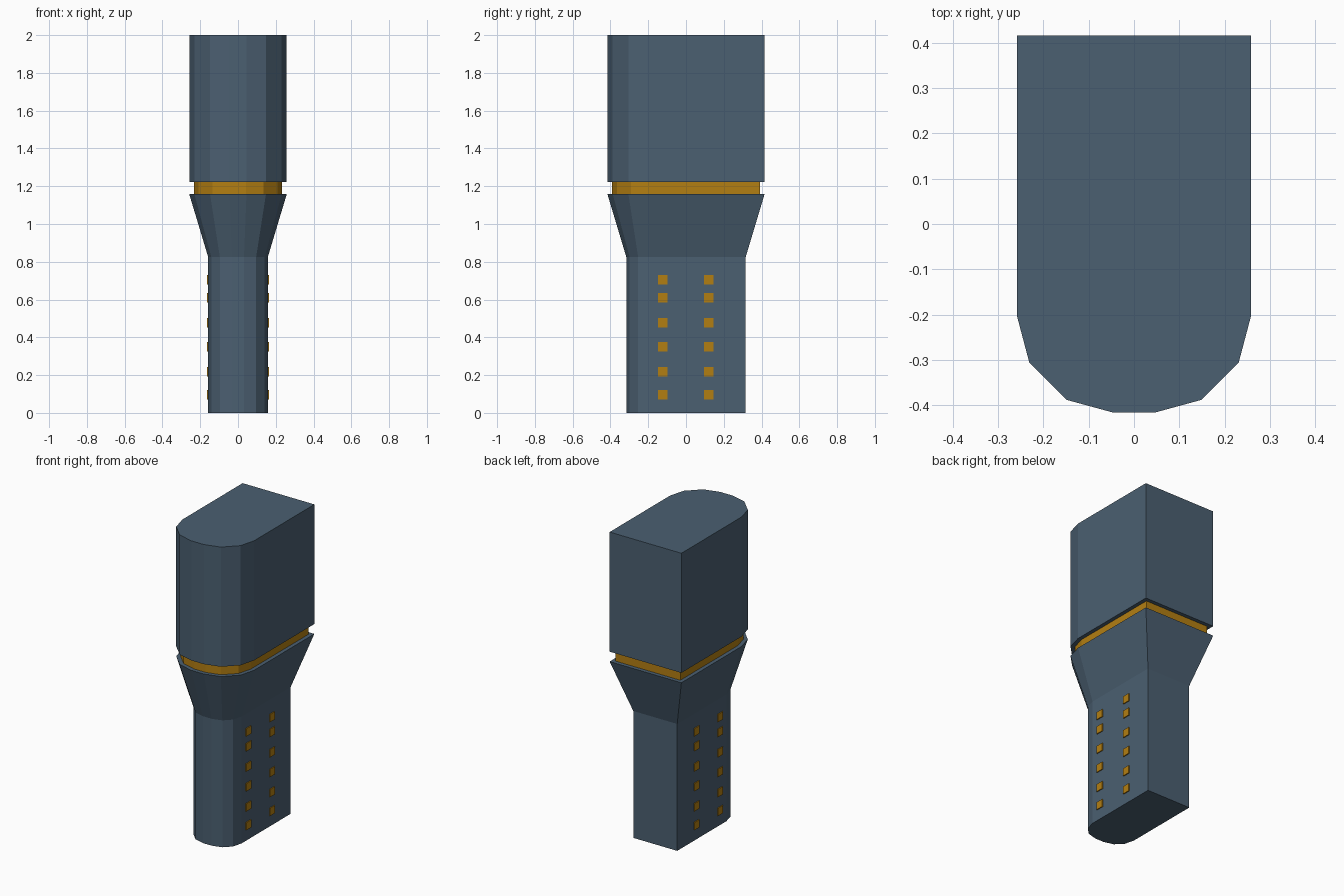
import bpy, bmesh
from mathutils import Vector

if "Cube" in bpy.data.objects:
    bpy.data.objects.remove(bpy.data.objects["Cube"])


def material(name, color):
    m = bpy.data.materials.new(name)
    m.diffuse_color = color
    m.use_nodes = True
    m.node_tree.nodes["Principled BSDF"].inputs["Base Color"].default_value = m.diffuse_color
    return m


slate = material("slate_blue", (0.07, 0.115, 0.165, 1))
gold = material("gold", (0.45, 0.21, 0.006, 1))

# Footprint: square back, faceted round front (right half, front to back)
half = [(0.045, -0.416), (0.148, -0.388), (0.231, -0.305),
        (0.258, -0.203), (0.258, 0.416)]
OUTLINE = [Vector(p) for p in half] + [Vector((-x, y)) for x, y in reversed(half)]


def inset(points, d):
    """Move every side of a counter-clockwise outline inward by d."""
    result = []
    for i, p in enumerate(points):
        a = (p - points[i - 1]).normalized()
        b = (points[(i + 1) % len(points)] - p).normalized()
        na, nb = Vector((-a.y, a.x)), Vector((-b.y, b.x))
        result.append(p + (na + nb) * d / (1 + na.dot(nb)))
    return result


def loft(name, levels, mat):
    """Join inset copies of the footprint; levels are (z, inset)."""
    bm = bmesh.new()
    rings = [[bm.verts.new((p.x, p.y, z)) for p in inset(OUTLINE, d)]
             for z, d in levels]
    n = len(OUTLINE)
    for lo, hi in zip(rings, rings[1:]):
        for i in range(n):
            j = (i + 1) % n
            bm.faces.new((lo[i], lo[j], hi[j], hi[i]))
    bm.faces.new(rings[0][::-1])
    bm.faces.new(rings[-1])
    mesh = bpy.data.meshes.new(name)
    bm.to_mesh(mesh)
    bm.free()
    mesh.materials.append(mat)
    obj = bpy.data.objects.new(name, mesh)
    bpy.context.collection.objects.link(obj)
    return obj


# Narrow shaft flaring out to the collar
loft("shaft_and_flare", [(0, 0.1), (0.825, 0.1), (1.158, 0)], slate)
# Recessed gold band
loft("gold_band", [(1.158, 0.025), (1.222, 0.025)], gold)
# Upper block
loft("upper_block", [(1.222, 0), (2.0, 0)], slate)

# Small gold studs in two columns on both sides of the shaft
for side in (-1, 1):
    for y in (-0.122, 0.121):
        for z in (0.096, 0.218, 0.349, 0.477, 0.609, 0.706):
            bpy.ops.mesh.primitive_cube_add(size=1, location=(side * 0.153, y, z))
            stud = bpy.context.object
            stud.name = "side_stud"
            stud.scale = (0.022, 0.05, 0.05)
            stud.data.materials.append(gold)
